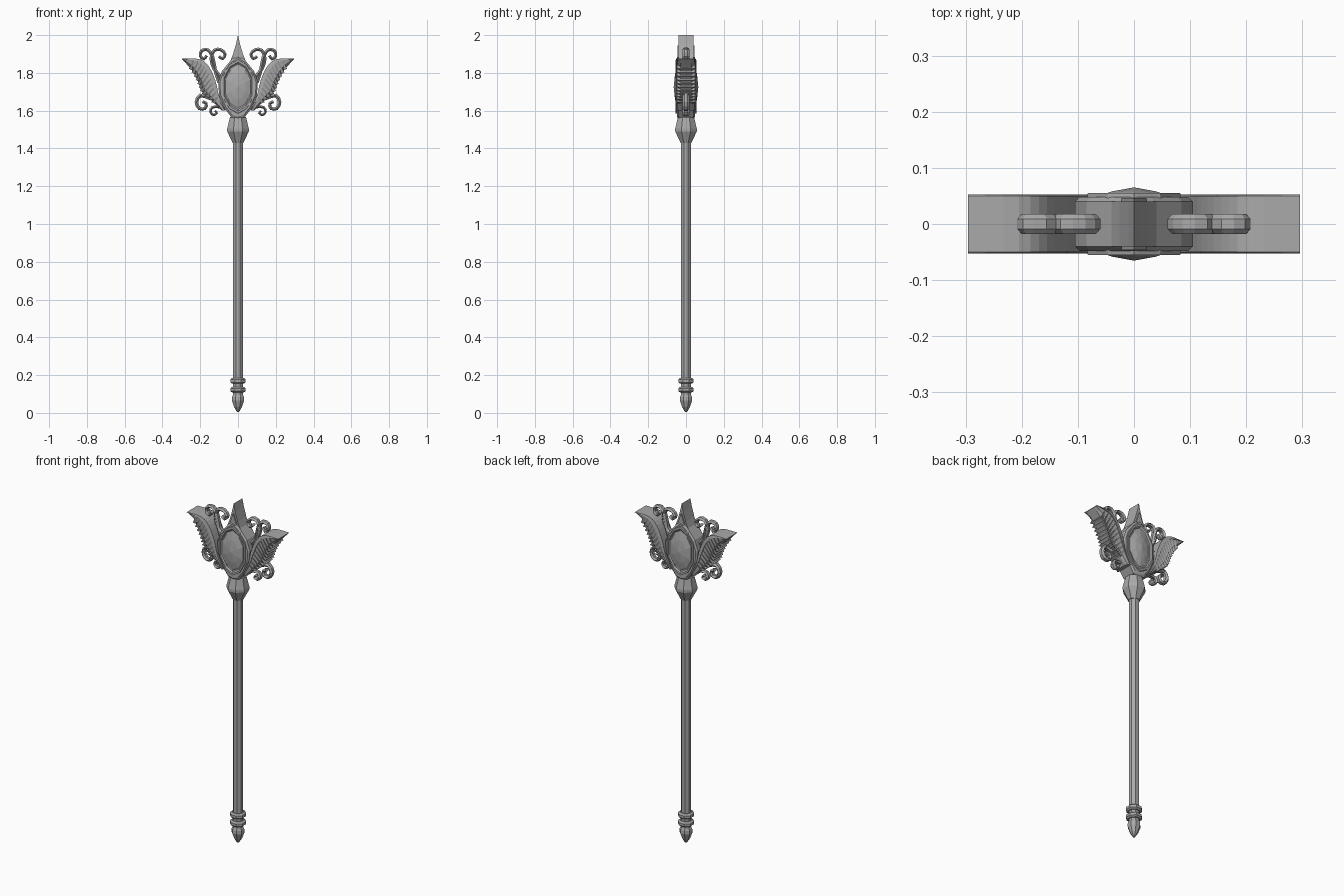
import bpy, bmesh, math
from mathutils import Vector

cube = bpy.data.objects.get("Cube")
if cube:
    bpy.data.objects.remove(cube)

metal = bpy.data.materials.new("grey metal")
metal.use_nodes = True
GREY = (0.4, 0.4, 0.4, 1)
metal.diffuse_color = GREY
metal.node_tree.nodes["Principled BSDF"].inputs["Base Color"].default_value = GREY


def finish(name, bm):
    bmesh.ops.remove_doubles(bm, verts=bm.verts, dist=1e-5)
    bmesh.ops.recalc_face_normals(bm, faces=bm.faces)
    mesh = bpy.data.meshes.new(name)
    bm.to_mesh(mesh)
    bm.free()
    mesh.materials.append(metal)
    ob = bpy.data.objects.new(name, mesh)
    bpy.context.collection.objects.link(ob)
    return ob


def loft(bm, rings, cap=True):
    """Skin closed rings of points; optionally cap both ends."""
    loops = [[bm.verts.new(p) for p in r] for r in rings]
    n = len(loops[0])
    for a, b in zip(loops, loops[1:]):
        for i in range(n):
            j = (i + 1) % n
            bm.faces.new((a[i], a[j], b[j], b[i]))
    if cap:
        bm.faces.new(loops[0])
        bm.faces.new(loops[-1])


def lathe(name, profile, sides=8):
    bm = bmesh.new()
    turn = math.tau / sides
    loft(bm, [[(r * math.cos((i + .5) * turn), r * math.sin((i + .5) * turn), z)
               for i in range(sides)] for r, z in profile])
    return finish(name, bm)


def flat(pts, y):
    return [(x, y, z) for x, z in pts]


def mirrored(half):
    """Close a right-hand outline, listed top to bottom, across x = 0."""
    return half + [(-x, z) for x, z in reversed(half) if x > 1e-4]


def scaled(pts, s, cz=1.725):
    return [(x * s, cz + (z - cz) * s) for x, z in pts]


def slab(name, pts, depth, bevel=1.0, edge=0.0):
    """Outline extruded through y, with the faces optionally drawn in."""
    bm = bmesh.new()
    inner = scaled(pts, bevel)
    rings = [flat(inner, -depth), flat(pts, -depth + edge),
             flat(pts, depth - edge), flat(inner, depth)]
    loft(bm, rings if edge else [rings[1], rings[2]])
    return finish(name, bm)


def smooth_path(pts, steps=3):
    """Catmull-Rom samples through 2D points."""
    v = [Vector(p) for p in pts]
    v = [2 * v[0] - v[1]] + v + [2 * v[-1] - v[-2]]
    out = []
    for a, b, c, d in zip(v, v[1:], v[2:], v[3:]):
        for k in range(steps):
            t = k / steps
            out.append(.5 * (2 * b + (c - a) * t + (2 * a - 5 * b + 4 * c - d) * t ** 2
                             + (3 * b - a - 3 * c + d) * t ** 3))
    return out + [v[-2]]


def mirror_x(ob):
    ob.modifiers.new("mirror", 'MIRROR').use_axis = (True, False, False)
    return ob


def scroll(name, pts, width, depth=0.018):
    """Tapering six-sided ribbon swept along a curl."""
    path = smooth_path(pts, 2)
    bm = bmesh.new()
    rings = []
    for i, p in enumerate(path):
        t = path[min(i + 1, len(path) - 1)] - path[max(i - 1, 0)]
        n = Vector((-t.y, t.x)).normalized()
        w = width * (1 - .3 * i / len(path))
        rings.append([(p.x + n.x * w * a, depth * b, p.y + n.y * w * a) for a, b in
                      ((1, -.5), (1, .5), (0, 1), (-1, .5), (-1, -.5), (0, -1))])
    loft(bm, rings)
    return mirror_x(finish(name, bm))


# Shaft, pommel and collar
lathe("shaft", [(.028, .08), (.028, 1.46)])
lathe("pommel", [(.006, .005), (.022, .03), (.035, .065), (.034, .085), (.022, .11)])
for name, z in (("lower_ring", .108), ("upper_ring", .155)):
    lathe(name, [(.034, z), (.044, z + .007), (.044, z + .022), (.034, z + .03)])
lathe("collar", [(.031, 1.43), (.062, 1.49), (.062, 1.505), (.046, 1.565), (.03, 1.575)])

# Shield-shaped head
body = mirrored([(0, 1.895), (.035, 1.87), (.085, 1.81), (.105, 1.75), (.1, 1.68),
                 (.07, 1.61), (.035, 1.565), (0, 1.555)])
slab("head_body", body, .048, .92, .008)

# Raised frame and faceted gem on both sides
oval = mirrored([(0, 1.865), (.045, 1.84), (.08, 1.775), (.08, 1.68), (.045, 1.615), (0, 1.59)])
for side, word in ((-1, "front"), (1, "back")):
    bm = bmesh.new()
    loft(bm, [flat(scaled(oval, s), side * y) for s, y in
              ((1.05, .04), (1.03, .055), (.94, .055), (.86, .046), (.86, .04))], False)
    finish(word + "_frame", bm)
    bm = bmesh.new()
    loft(bm, [flat(scaled(oval, s), side * y) for s, y in
              ((.86, .044), (.8, .049), (.5, .058), (.02, .065))])
    finish(word + "_gem", bm)

# Crowning spike with a raised triangular panel
spike = mirrored([(0, 2), (.01, 1.955), (.026, 1.9), (.04, 1.865), (0, 1.84)])
slab("spike", spike, .04)
panel = mirrored([(0, 1.945), (.022, 1.882), (0, 1.87)])
slab("spike_panel", panel, .046)

# Wing blades with a stepped outer edge
inner = smooth_path([(.065, 1.6), (.1, 1.68), (.12, 1.76), (.155, 1.835), (.205, 1.873), (.296, 1.875)], 3)
outer = smooth_path([(.085, 1.6), (.14, 1.655), (.19, 1.7), (.212, 1.755), (.245, 1.815), (.296, 1.872)], 3)
bm = bmesh.new()
rings = []
for a, b in zip(inner, outer):
    m = a.lerp(b, .75)
    rings.append([(p.x, y, p.y) for p, y in
                  ((a, -.05), (m, -.044), (b, -.03), (b, .03), (m, .044), (a, .05))])
loft(bm, rings)
mirror_x(finish("wing", bm))

# Leading rim of the wing
bm = bmesh.new()
rings = []
for a, b in zip(inner, outer):
    m = a.lerp(b, .22)
    rings.append([(a.x, -.05, a.y), (m.x, -.053, m.y), (m.x, .053, m.y), (a.x, .05, a.y)])
loft(bm, rings)
mirror_x(finish("wing_rim", bm))

# Overlapping feathers, slanting up from rim to outer edge
bm = bmesh.new()
for i in range(2, len(inner) - 3):
    root = inner[i + 1].lerp(outer[i + 1], .2)
    low, tip = outer[i], outer[i].lerp(outer[i + 1], .75)
    tip = tip + (tip - root).normalized() * .008
    base = inner[i].lerp(outer[i], .2)
    pts = [base, low, tip, root]
    ys = (.042, .036, .047, .05)
    loft(bm, [[(p.x, s * y, p.y) for p, y in zip(pts, ys)] for s in (-1, 1)])
mirror_x(finish("feathers", bm))

# Scrollwork
scroll("upper_inner_scroll", [(.085, 1.77), (.125, 1.82), (.142, 1.875), (.125, 1.92), (.09, 1.922),
                              (.068, 1.898), (.082, 1.875), (.1, 1.888)], .01)
scroll("upper_outer_scroll", [(.1, 1.75), (.122, 1.82), (.135, 1.885), (.16, 1.922), (.192, 1.918),
                              (.2, 1.89), (.18, 1.873), (.166, 1.892)], .01)
scroll("lower_outer_scroll", [(.1, 1.65), (.15, 1.668), (.2, 1.68), (.22, 1.645), (.205, 1.612),
                              (.175, 1.612), (.168, 1.638), (.188, 1.648)], .011)
scroll("lower_inner_scroll", [(.06, 1.61), (.1, 1.62), (.135, 1.618), (.146, 1.594), (.13, 1.577),
                              (.112, 1.588), (.122, 1.6)], .008)
